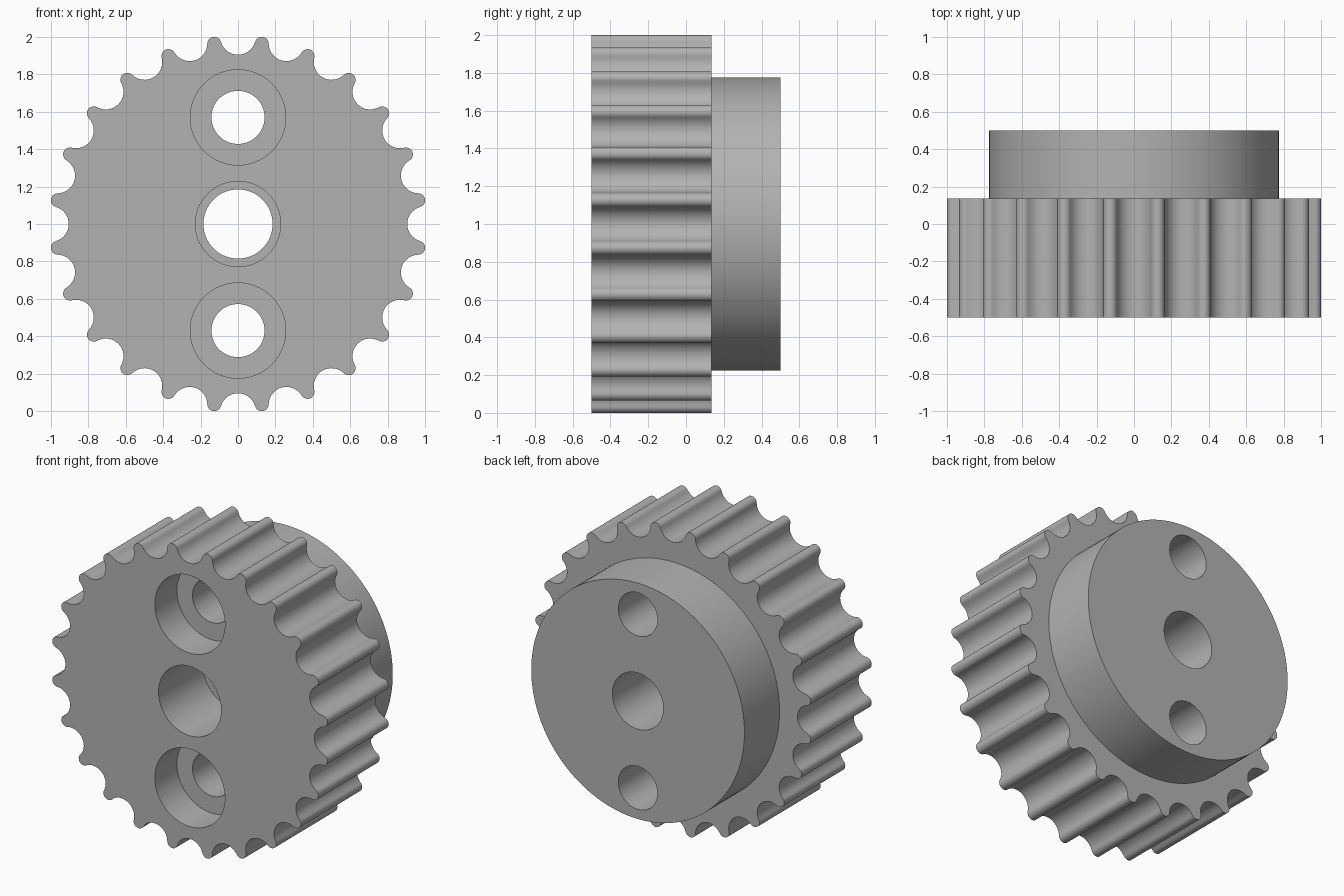
import bpy, bmesh
from math import sin, cos, pi, radians, atan2, hypot
from mathutils import Vector

cube = bpy.data.objects.get("Cube")
if cube:
    bpy.data.objects.remove(cube, do_unlink=True)

# Single grey metal
metal = bpy.data.materials.new("grey metal")
metal.use_nodes = True
GREY = (0.45, 0.45, 0.45, 1)
metal.diffuse_color = GREY
metal.node_tree.nodes["Principled BSDF"].inputs["Base Color"].default_value = GREY

FRONT, STEP, BACK = -0.5, 0.135, 0.5
CENTRE_Z = 1.0


def prism(name, outline, y0, y1):
    """Extrude an (x, z) outline from y0 to y1."""
    bm = bmesh.new()
    face = bm.faces.new([bm.verts.new((x, y0, z)) for x, z in outline])
    moved = bmesh.ops.extrude_face_region(bm, geom=[face])["geom"]
    verts = [v for v in moved if isinstance(v, bmesh.types.BMVert)]
    bmesh.ops.translate(bm, verts=verts, vec=(0, y1 - y0, 0))
    bmesh.ops.recalc_face_normals(bm, faces=bm.faces)
    mesh = bpy.data.meshes.new(name)
    bm.to_mesh(mesh)
    bm.free()
    mesh.materials.append(metal)
    obj = bpy.data.objects.new(name, mesh)
    bpy.context.collection.objects.link(obj)
    return obj


def circle(radius, z=CENTRE_Z, n=64):
    return [(radius * cos(2 * pi * i / n), z + radius * sin(2 * pi * i / n))
            for i in range(n)]


def activate(obj):
    bpy.ops.object.select_all(action="DESELECT")
    obj.select_set(True)
    bpy.context.view_layer.objects.active = obj


def drill(obj, radius, z, y0, y1):
    """Cut a round hole along y."""
    cutter = prism("hole_cutter", circle(radius, z), y0, y1)
    cutter.hide_render = True
    mod = obj.modifiers.new("hole", "BOOLEAN")
    mod.operation, mod.solver, mod.object = "DIFFERENCE", "EXACT", cutter
    activate(obj)
    bpy.ops.object.modifier_apply(modifier=mod.name)
    bpy.data.objects.remove(cutter, do_unlink=True)


def arc(centre, radius, a0, a1, n):
    return [centre + radius * Vector((cos(a0 + (a1 - a0) * i / n),
                                      sin(a0 + (a1 - a0) * i / n)))
            for i in range(n + 1)]


def toothed_outline(teeth=24, groove_r=0.095, tip_pitch=0.972):
    """Round grooves joined tangentially to round tooth tips."""
    half = pi / teeth
    groove = Vector((1.0, 0))
    tip = tip_pitch * Vector((cos(half), sin(half)))
    d = tip - groove
    tip_r = d.length - groove_r
    a = atan2(d.y, d.x)
    pitch = arc(groove, groove_r, 2 * pi - a, a, 16)
    lead = a - pi
    pitch += arc(tip, tip_r, lead, 2 * half - lead, 12)[1:-1]
    points = []
    for k in range(teeth):
        t = 2 * half * k
        points += [(p.x * cos(t) - p.y * sin(t),
                    CENTRE_Z + p.x * sin(t) + p.y * cos(t)) for p in pitch]
    return points


# Toothed wheel and rear hub
wheel = prism("toothed_wheel", toothed_outline(), FRONT, STEP)
hub = prism("rear_hub", circle(0.775, n=128), STEP, BACK)

# Through holes: centre bore and two screw holes
for z, bore, recess, floor in ((1.0, 0.185, 0.228, -0.04),
                               (1.57, 0.142, 0.255, -0.27),
                               (0.43, 0.142, 0.255, -0.27)):
    for part in (wheel, hub):
        drill(part, bore, z, FRONT - 0.1, BACK + 0.1)
    drill(wheel, recess, z, FRONT - 0.1, floor)

for part in (wheel, hub):
    activate(part)
    bpy.ops.object.shade_smooth_by_angle(angle=radians(30))
